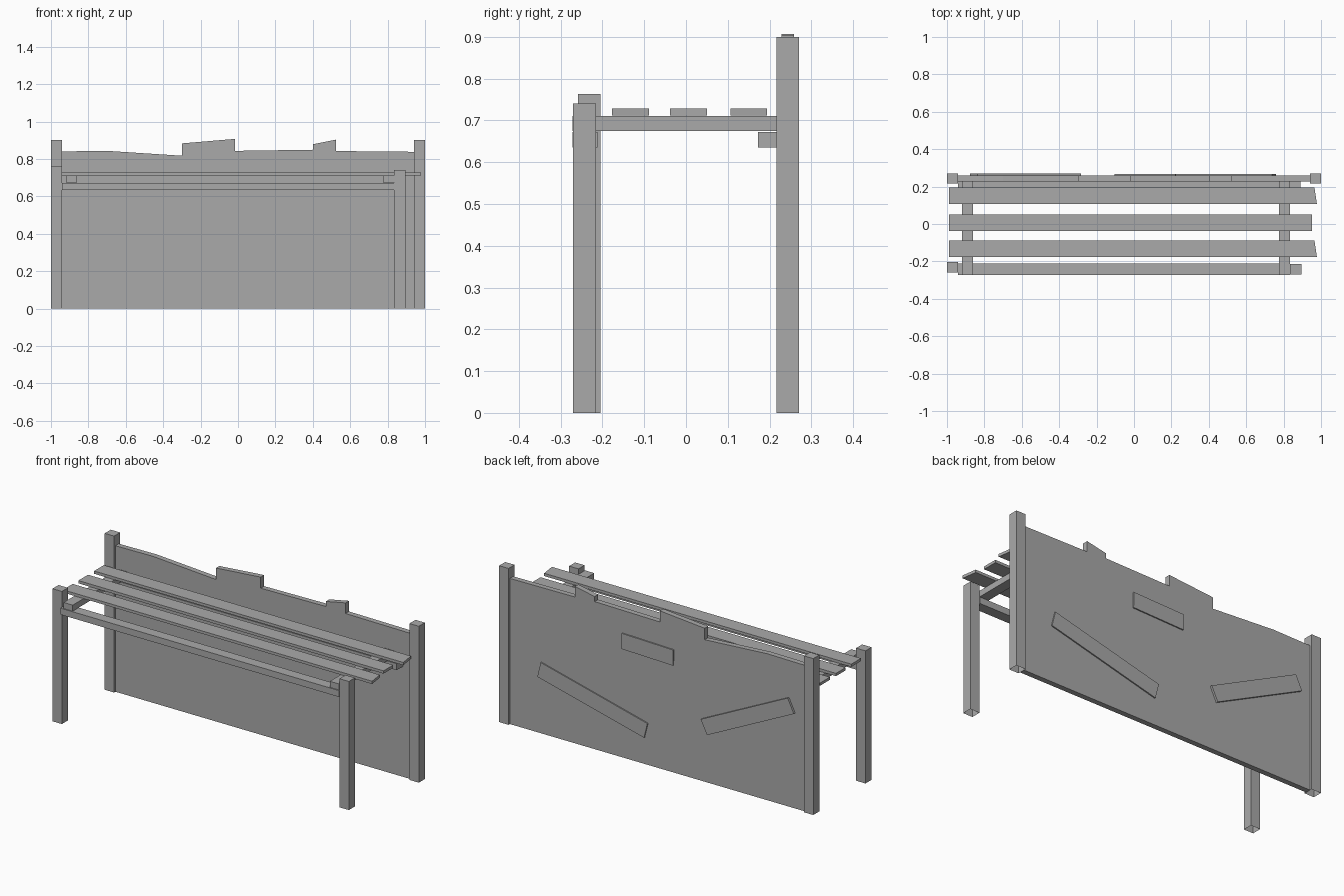
import bpy
import bmesh
import math
from mathutils import Matrix

if "Cube" in bpy.data.objects:
    bpy.data.objects.remove(bpy.data.objects["Cube"], do_unlink=True)

grey = bpy.data.materials.new("weathered_grey")
grey.use_nodes = True
colour = (0.4, 0.4, 0.4, 1)
grey.diffuse_color = colour
grey.node_tree.nodes["Principled BSDF"].inputs["Base Color"].default_value = colour


def finish(name, bm):
    bmesh.ops.recalc_face_normals(bm, faces=bm.faces)
    mesh = bpy.data.meshes.new(name)
    bm.to_mesh(mesh)
    bm.free()
    mesh.materials.append(grey)
    obj = bpy.data.objects.new(name, mesh)
    bpy.context.collection.objects.link(obj)
    return obj


def prism(name, points, to_3d, depth):
    """Extrude a flat outline along the given vector."""
    bm = bmesh.new()
    face = bm.faces.new([bm.verts.new(to_3d(*p)) for p in points])
    extruded = bmesh.ops.extrude_face_region(bm, geom=[face], use_keep_orig=True)
    verts = [v for v in extruded["geom"] if isinstance(v, bmesh.types.BMVert)]
    bmesh.ops.translate(bm, verts=verts, vec=depth)
    return finish(name, bm)


def box(name, x, y, z, open_base=False):
    bm = bmesh.new()
    bmesh.ops.create_cube(bm, size=1)
    for v in bm.verts:
        v.co = [r[0] if c < 0 else r[1] for c, r in zip(v.co, (x, y, z))]
    if open_base:
        base = min(bm.faces, key=lambda f: f.calc_center_median().z)
        bmesh.ops.delete(bm, geom=[base], context="FACES_ONLY")
    return finish(name, bm)


# Posts
post = 0.06
for name, x, y, height in (
    ("back_right_post", -1, 0.216, 0.9),
    ("back_left_post", 0.94, 0.216, 0.9),
    ("front_right_post", -1, -0.259, 0.763),
    ("front_left_post", 0.835, -0.27, 0.74),
):
    box(name, (x, x + post), (y, y + 0.055), (0, height), open_base=True)

# Back panel with broken top edge
top_edge = [(-0.94, 0.84), (-0.7, 0.843), (-0.3, 0.817), (-0.3, 0.883),
            (-0.015, 0.907), (-0.015, 0.843), (0.4, 0.849), (0.4, 0.878),
            (0.525, 0.903), (0.525, 0.842), (0.94, 0.838)]
prism("back_panel", [(-0.94, 0)] + top_edge + [(0.94, 0)],
      lambda x, z: (x, 0.228, z), (0, 0.031, 0))

# Patch boards nailed on the rear of the panel
for name, x, z, length, angle, thick in (
    ("long_patch", 0.41, 0.282, 0.7, 14, 0.007),
    ("middle_patch", 0.06, 0.667, 0.328, 1.5, 0.007),
    ("slanted_patch", -0.58, 0.454, 0.616, -26, 0.012),
):
    patch = box(name, (-length / 2, length / 2), (0, thick), (-0.045, 0.045))
    turn = Matrix.Rotation(-math.radians(angle), 4, "Y")
    patch.data.transform(Matrix.Translation((x, 0.259, z)) @ turn)

# Long rails and cross beams under the seat
box("front_rail", (-0.94, 0.835), (-0.272, -0.212), (0.635, 0.672))
box("back_rail", (-0.94, 0.89), (0.172, 0.228), (0.635, 0.672))
for name, x in (("right_cross_beam", -0.92), ("left_cross_beam", 0.775)):
    box(name, (x, x + 0.058), (-0.272, 0.228), (0.675, 0.71))

# Seat slats with unevenly cut ends
for name, y, front_end, back_end in (
    ("front_slat", -0.177, 0.978, 0.965),
    ("middle_slat", -0.038, 0.953, 0.953),
    ("back_slat", 0.106, 0.978, 0.965),
):
    outline = [(-0.99, y), (front_end, y), (back_end, y + 0.088), (-0.99, y + 0.088)]
    prism(name, outline, lambda px, py: (px, py, 0.712), (0, 0, 0.016))
